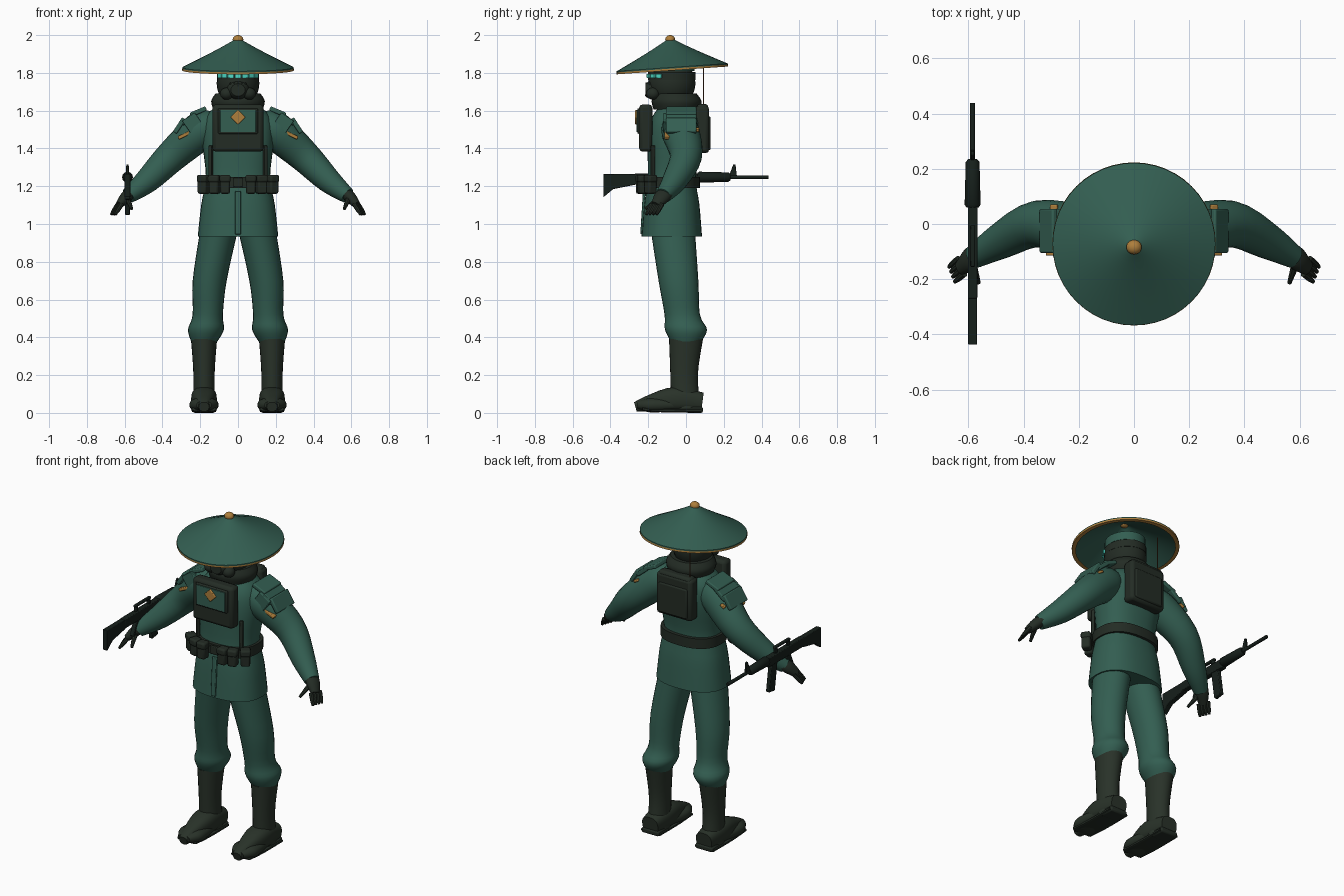
import bpy, bmesh, math
from math import sin, cos, tau
from mathutils import Vector, Matrix, Euler

cube = bpy.data.objects.get("Cube")
if cube:
    bpy.data.objects.remove(cube, do_unlink=True)


def material(name, red, green, blue):
    m = bpy.data.materials.new(name)
    m.use_nodes = True
    colour = (red, green, blue, 1)
    m.diffuse_color = colour
    m.node_tree.nodes["Principled BSDF"].inputs["Base Color"].default_value = colour
    return m


GREEN = material("uniform_green", .033, .112, .083)
DARK = material("dark_gear", .017, .025, .018)
BOOT = material("boot_leather", .022, .032, .022)
BLACK = material("gun_black", .008, .014, .011)
GOLD = material("gold_trim", .42, .21, .045)
CYAN = material("visor_cyan", .08, .72, .58)
RUST = material("antenna_brown", .12, .05, .02)
parts = []


def finish(name, bm, mat, pair=False, bevel=0):
    """Turn a bmesh into an object, with optional rounded edges and a mirrored twin."""
    bmesh.ops.recalc_face_normals(bm, faces=bm.faces)
    mesh = bpy.data.meshes.new(name)
    bm.to_mesh(mesh)
    bm.free()
    mesh.materials.append(mat)
    ob = bpy.data.objects.new(name, mesh)
    bpy.context.collection.objects.link(ob)
    if bevel:
        rounding = ob.modifiers.new("rounding", "BEVEL")
        rounding.width, rounding.segments = bevel, 2
    if pair:
        ob.modifiers.new("other_side", "MIRROR").use_mirror_merge = False
    parts.append(ob)
    return ob


def spline(keys, steps):
    """Smooth curve through the key rings."""
    keys = [Vector(k) for k in keys]
    padded = [keys[0], *keys, keys[-1]]
    for a, b, c, d in zip(padded, padded[1:], padded[2:], padded[3:]):
        for j in range(steps):
            t = j / steps
            yield b + ((c - a) * t + (a * 2 - b * 5 + c * 4 - d) * t ** 2
                       + (b * 3 - a - c * 3 + d) * t ** 3) / 2
    yield keys[-1]


def loft(name, keys, mat, ratio=1, flat=False, sides=24, power=2, steps=4, cap=True, pair=False):
    """Skin key rings of x, y, z, radius; ratio stretches the second axis, flat keeps rings level."""
    bm = bmesh.new()
    rings = list(spline(keys, steps))
    centres = [Vector(r[:3]) for r in rings]
    loops = []
    for i, ring in enumerate(rings):
        along = centres[min(i + 1, len(rings) - 1)] - centres[max(i - 1, 0)]
        along = Vector((0, 0, 1)) if flat else along.normalized()
        u = along.cross(Vector((1, 0, 0) if abs(along.y) > .8 else (0, 1, 0))).normalized()
        v = along.cross(u)
        loop = []
        for k in range(sides):
            c, s = (math.copysign(abs(w) ** (2 / power), w) for w in (cos(tau * k / sides), sin(tau * k / sides)))
            loop.append(bm.verts.new(centres[i] + (u * c + v * s * ratio) * ring[3]))
        loops.append(loop)
    for a, b in zip(loops, loops[1:]):
        for k in range(sides):
            bm.faces.new((a[k - 1], a[k], b[k], b[k - 1]))
    if cap:
        bm.faces.new(loops[0])
        bm.faces.new(loops[-1])
    return finish(name, bm, mat, pair)


def box(name, loc, size, mat, rot=(0, 0, 0), bevel=.004, pair=False):
    bm = bmesh.new()
    bmesh.ops.create_cube(bm, size=1, matrix=Matrix.LocRotScale(Vector(loc), Euler(rot), Vector(size)))
    return finish(name, bm, mat, pair, bevel)


def ball(name, loc, size, mat, pair=False):
    bm = bmesh.new()
    place = Matrix.LocRotScale(Vector(loc), None, Vector(size))
    bmesh.ops.create_uvsphere(bm, u_segments=24, v_segments=16, radius=1, matrix=place)
    return finish(name, bm, mat, pair)


def prism(name, outline, x, thick, mat):
    """Extrude a side outline of y, z points across x."""
    bm = bmesh.new()
    face = bm.faces.new([bm.verts.new((x - thick / 2, y, z)) for y, z in outline])
    grown = bmesh.ops.extrude_face_region(bm, geom=[face])["geom"]
    moved = [v for v in grown if isinstance(v, bmesh.types.BMVert)]
    bmesh.ops.translate(bm, vec=(thick, 0, 0), verts=moved)
    return finish(name, bm, mat, bevel=.003)


# Jacket and belt
body_y, belt_z = -.075, 1.22
loft("jacket", [(0, body_y, .935, .213), (0, body_y, 1.1, .195), (0, body_y, 1.25, .17), (0, -.06, 1.45, .19),
                (0, -.05, 1.57, .17), (0, -.05, 1.65, .08)], GREEN, ratio=.75, flat=True, sides=32, power=2.4)
loft("belt", [(0, body_y, belt_z + h, .185) for h in (-.03, .03)],
     DARK, ratio=.8, flat=True, sides=32, power=2.4, steps=1)
box("jacket_placket", (0, -.228, 1.06), (.03, .014, .23), GREEN, rot=(-.06, 0, 0))
box("belt_buckle", (0, -.23, belt_z), (.05, .012, .05), DARK)
box("harness_strap", (.145, -.175, 1.33), (.02, .02, .17), DARK, rot=(0, 0, .5), pair=True)

# Belt pouches with flaps, wrapping round the waist
for i in range(3):
    x, y, turn = .068 + .057 * i, -.24 + .013 * i * i, (0, 0, .3 * i)
    box(f"pouch_{i}", (x, y, belt_z - .01), (.052, .05, .1), DARK, rot=turn, bevel=.01, pair=True)
    box(f"pouch_flap_{i}", (x, y, belt_z + .02), (.058, .056, .04), DARK, rot=turn, bevel=.01, pair=True)

# Trousers and boots
foot_x = .18
loft("trouser_leg", [(.1, -.07, .97, .1), (.15, -.04, .7, .09), (.16, -.02, .52, .08), (.17, 0, .44, .095),
                     (foot_x, 0, .37, .065)], GREEN, ratio=1.17, flat=True, pair=True)
loft("boot_shaft", [(foot_x, 0, .02, .06), (foot_x, -.01, .2, .056), (foot_x, 0, .39, .069)],
     BOOT, ratio=1.3, flat=True, pair=True)
loft("boot_foot", [(foot_x, y, r + .007, r) for y, r in ((-.268, .025), (-.2, .042), (-.06, .065), (.087, .05))],
     BOOT, ratio=1.05, power=2.6, pair=True)
loft("boot_toe", [(foot_x, y, .042, r) for y, r in ((-.26, .02), (-.2, .038), (-.13, .038), (-.05, .03))],
     BOOT, ratio=1.95, power=2.4, pair=True)
loft("boot_sole", [(foot_x, y, z, .01) for y, z in ((-.23, .02), (-.1, .012), (.08, .012))],
     DARK, ratio=6.5, power=4, pair=True)
box("boot_heel", (foot_x, .045, .016), (.115, .09, .032), DARK, bevel=.01, pair=True)

# Sleeves and layered shoulder armour
loft("sleeve", [(.12, -.04, 1.52, .08), (.2, -.03, 1.49, .1), (.35, 0, 1.36, .085), (.48, -.06, 1.23, .066),
                (.58, -.12, 1.15, .042)], GREEN, pair=True)
for i in range(3):
    box(f"shoulder_plate_{i}", (.21 + .05 * i, -.025, 1.595 - .037 * i), (.09, .16, .024), GREEN,
        rot=(0, .4 + .3 * i, 0), bevel=.006, pair=True)
box("shoulder_front_plate", (.24, -.105, 1.535), (.08, .03, .08), GREEN, rot=(0, .6, 0), pair=True)
box("sleeve_badge", (.285, -.1, 1.47), (.07, .03, .018), GOLD, rot=(0, .45, 0), pair=True)
box("rear_badge", (.29, .06, 1.5), (.03, .02, .015), GOLD, rot=(0, .5, 0), pair=True)

# Gloved hands
loft("glove", [(.56, -.1, 1.17, .03), (.595, -.13, 1.14, .031), (.63, -.16, 1.1, .02)],
     DARK, ratio=1.35, sides=16, pair=True)
knuckle, reach, spread = Vector((.615, -.18, 1.105)), Vector((.035, -.03, -.055)), Vector((.007, .018, 0))
for i in range(4):
    start = knuckle + spread * i
    loft(f"finger_{i}", [(*start, .012), (*(start + reach * .6), .011), (*(start + reach), .007)],
         DARK, sides=8, pair=True)
loft("thumb", [(.585, -.145, 1.135, .016), (.563, -.214, 1.08, .008)], DARK, sides=8, pair=True)

# Head, breathing mask and lit visor
head_y, visor_z = -.075, 1.784
ball("head", (0, head_y, 1.745), (.113, .125, .125), DARK)
loft("head_band", [(0, head_y, z, .108) for z in (1.81, 1.86)], GREEN, ratio=1.1, flat=True, steps=1)
loft("visor_frame", [(0, head_y, visor_z + h, .112) for h in (-.022, .022)], DARK, ratio=1.12, flat=True, steps=1)
loft("collar", [(0, -.05, 1.605, .13), (0, -.05, 1.65, .142), (0, -.055, 1.69, .12)], DARK, ratio=.93, flat=True)
loft("mask_snout", [(0, -.14, 1.715, .06), (0, -.19, 1.71, .048), (0, -.215, 1.71, .033)], DARK, ratio=1.15)
ball("mask_filter", (.06, -.175, 1.69), (.035, .035, .032), DARK, pair=True)
for i in range(-2, 3):
    box(f"mask_rib_{i}", (i * .02, -.2 + abs(i) * .008, 1.715), (.008, .03, .07), DARK)
for i in range(-3, 4):
    turn = i / 3
    box(f"visor_cell_{i}", (.113 * sin(turn), head_y - .127 * cos(turn), visor_z), (.034, .012, .022), CYAN,
        rot=(0, 0, turn), bevel=.002)

# Conical hat with a thin wall, tilted forward
brim, height, wall = .294, .16, .013
cone = [(height * t / 8, brim * (1 - t / 8) ** 1.1 + .001) for t in range(9)]
shell = [(0, 0, z - wall, r) for z, r in reversed(cone)] + [(0, 0, z, r) for z, r in cone]
hat = loft("hat", shell, GREEN, flat=True, sides=48, steps=1)
rim = loft("hat_rim", [(0, 0, -wall - .003, brim * .93), (0, 0, -wall - .003, brim + .002), (0, 0, -.006, brim + .002)],
           GOLD, flat=True, sides=48, steps=1, cap=False)
hat.matrix_world = rim.matrix_world = Matrix.Translation((0, -.073, 1.829)) @ Matrix.Rotation(.07, 4, "X")
ball("hat_knob", (0, -.084, 1.977), (.028, .026, .023), GOLD)

# Chest case with emblem
box("chest_case", (0, -.213, 1.508), (.27, .07, .25), DARK, bevel=.018)
box("chest_case_lid", (0, -.25, 1.545), (.21, .016, .135), DARK, bevel=.006)
box("chest_panel", (0, -.258, 1.545), (.19, .008, .118), GREEN, bevel=.002)
box("chest_diamond", (0, -.264, 1.565), (.055, .012, .055), GOLD, rot=(0, tau / 8, 0))

# Backpack and antenna
box("backpack", (0, .085, 1.5), (.235, .075, .25), DARK, bevel=.018)
box("backpack_lid", (0, .088, 1.595), (.215, .06, .08), DARK, bevel=.015)
box("backpack_pocket", (0, .12, 1.48), (.19, .02, .18), DARK, bevel=.008)
loft("antenna", [(-.09, .092, z, .003) for z in (1.6, 1.845)], RUST, flat=True, sides=8, steps=1)

# Rifle held in the right hand
gun_x, bore_z = -.585, 1.248
prism("rifle_stock", ((-.437, 1.265), (-.437, 1.142), (-.385, 1.185), (-.26, 1.21), (-.26, 1.265)),
      gun_x, .032, BLACK)
box("rifle_receiver", (gun_x, -.1, 1.24), (.034, .34, .055), BLACK)
loft("rifle_handguard", [(gun_x, y, bore_z, r) for y, r in ((.06, .022), (.07, .029), (.225, .025), (.235, .016))],
     BLACK, sides=12, steps=1)
loft("rifle_barrel", [(gun_x, y, bore_z, .01) for y in (.2, .438)], BLACK, sides=10, steps=1)
prism("rifle_front_sight", ((.225, bore_z), (.25, 1.315), (.262, 1.315), (.27, bore_z)), gun_x, .012, BLACK)
box("rifle_carry_handle", (gun_x, -.08, 1.3), (.018, .15, .014), BLACK)
for end, y in (("rear", -.14), ("front", -.02)):
    box(f"rifle_{end}_handle_post", (gun_x, y, 1.28), (.016, .022, .04), BLACK)
box("rifle_magazine", (gun_x, .015, 1.135), (.024, .056, .17), BLACK, rot=(.15, 0, 0))
box("rifle_grip", (gun_x, -.145, 1.17), (.026, .045, .1), BLACK, rot=(-.4, 0, 0))

# Smooth shading with sharp edges kept
bpy.ops.object.select_all(action="DESELECT")
for ob in parts:
    ob.select_set(True)
bpy.context.view_layer.objects.active = parts[0]
bpy.ops.object.shade_smooth_by_angle(angle=math.radians(40))
